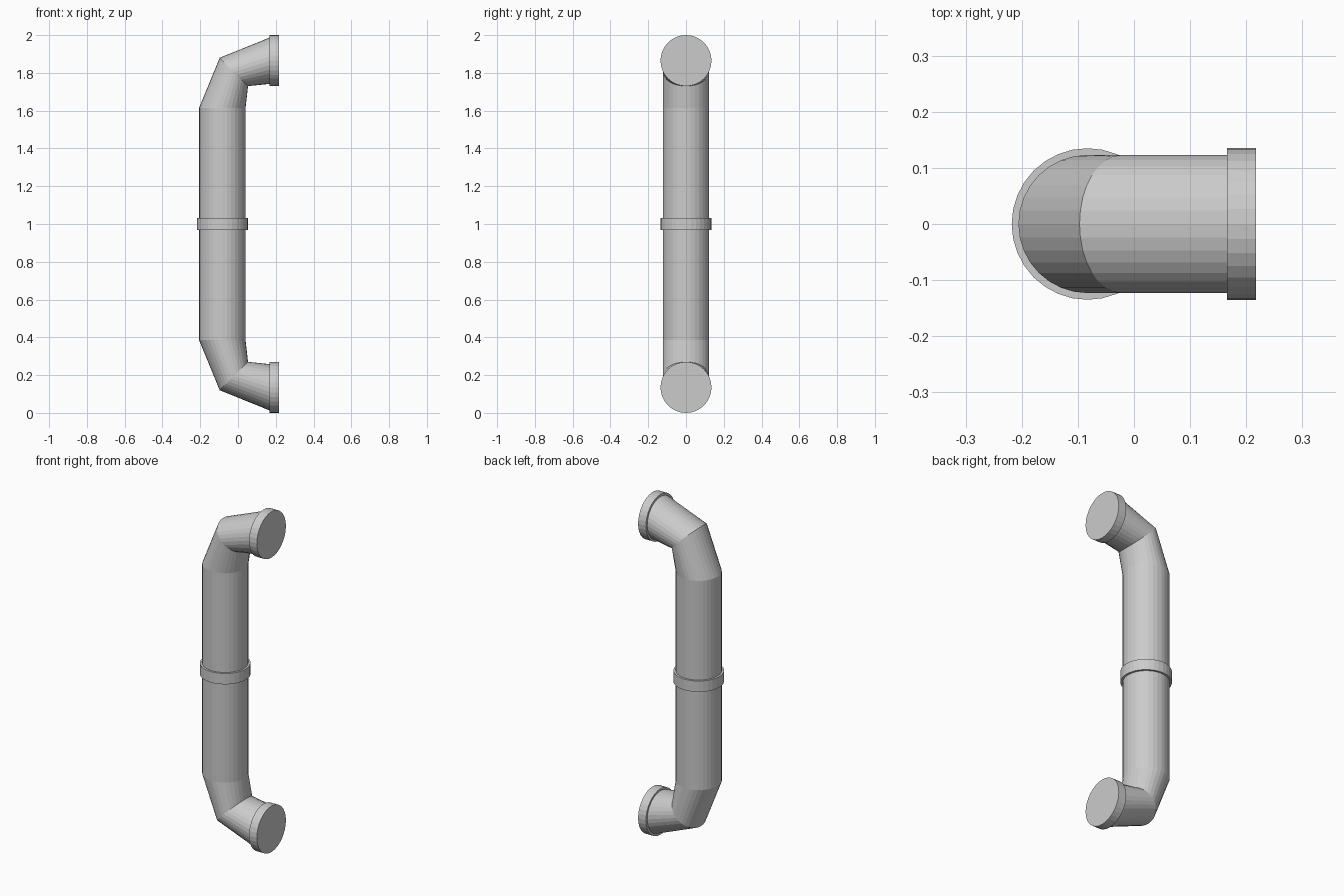
import bpy, bmesh, math

if "Cube" in bpy.data.objects:
    bpy.data.objects.remove(bpy.data.objects["Cube"])

SIDES = 32
R = 0.123        # pipe radius
R_RIM = 0.135    # collar and flange radius
PIPE_X = -0.083  # axis of the upright run
END_Z = 1.865    # axis height of the upper flange


def sweep(name, rings):
    """Skin rings given as (outer xz point, inner xz point, y radius) and cap both ends."""
    bm = bmesh.new()
    loops = []
    for (ax, az), (bx, bz), ry in rings:
        loop = []
        for i in range(SIDES):
            t = 2 * math.pi * i / SIDES
            c, s = math.cos(t), math.sin(t)
            loop.append(bm.verts.new(((ax + bx) / 2 + c * (ax - bx) / 2, s * ry,
                                      (az + bz) / 2 + c * (az - bz) / 2)))
        loops.append(loop)
    for a, b in zip(loops, loops[1:]):
        for i in range(SIDES):
            j = (i + 1) % SIDES
            bm.faces.new((a[i], a[j], b[j], b[i]))
    bm.faces.new(loops[0])
    bm.faces.new(loops[-1])
    bmesh.ops.recalc_face_normals(bm, faces=bm.faces)
    mesh = bpy.data.meshes.new(name)
    bm.to_mesh(mesh)
    bm.free()
    obj = bpy.data.objects.new(name, mesh)
    bpy.context.collection.objects.link(obj)
    return obj


# Bent pipe: upper half profile, mirrored about z = 1 for the lower half
upper = [
    ((PIPE_X - R, 1.615), (PIPE_X + R, 1.615), R),
    ((-0.097, 1.88), (0.053, 1.73), R),
    ((0.17, END_Z + R), (0.17, END_Z - R), R),
]
lower = [((ax, 2 - az), (bx, 2 - bz), ry) for (ax, az), (bx, bz), ry in reversed(upper)]
sweep("bent_pipe", lower + upper)

# Collar round the middle of the upright run
sweep("middle_collar", [((PIPE_X - R_RIM, z), (PIPE_X + R_RIM, z), R_RIM)
                        for z in (0.968, 1.032)])

# End flanges facing +x
for name, z in (("lower_flange", 2 - END_Z), ("upper_flange", END_Z)):
    sweep(name, [((x, z + R_RIM), (x, z - R_RIM), R_RIM) for x in (0.166, 0.217)])
